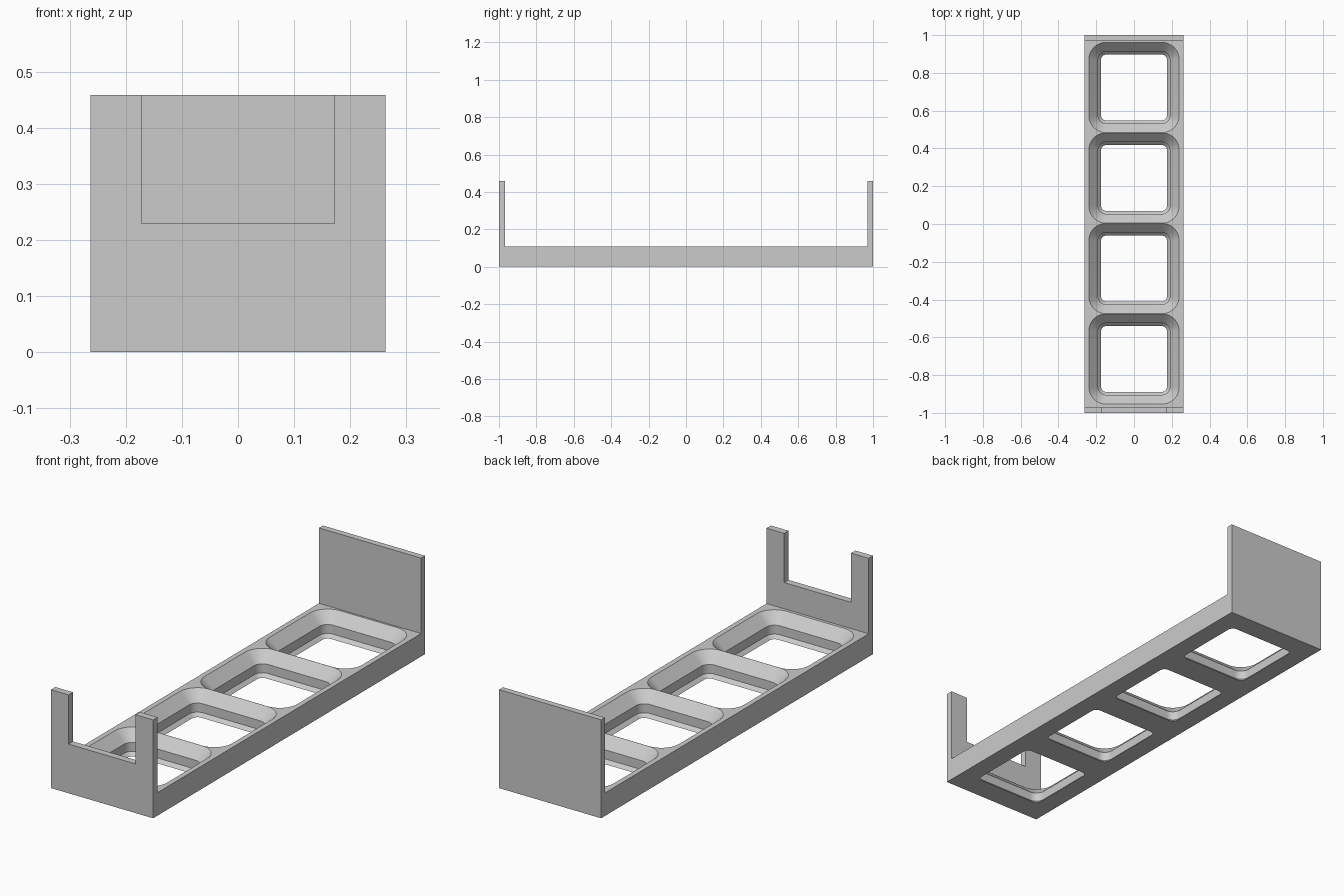
import bpy, bmesh, math

cube = bpy.data.objects.get("Cube")
if cube:
    bpy.data.objects.remove(cube, do_unlink=True)

HALF_W, FLOOR, TOP = 0.263, 0.107, 0.458
PITCH, SHIFT = 0.479, 0.004

grey = bpy.data.materials.new("light grey")
grey.use_nodes = True
colour = (0.6, 0.6, 0.6, 1)
grey.diffuse_color = colour
grey.node_tree.nodes["Principled BSDF"].inputs["Base Color"].default_value = colour


def finish(bm, name):
    bmesh.ops.recalc_face_normals(bm, faces=bm.faces)
    mesh = bpy.data.meshes.new(name)
    bm.to_mesh(mesh)
    bm.free()
    mesh.materials.append(grey)
    obj = bpy.data.objects.new(name, mesh)
    bpy.context.collection.objects.link(obj)
    return obj


def loft(bm, rings):
    """Skin a stack of equal point rings and cap both ends."""
    loops = [[bm.verts.new(p) for p in ring] for ring in rings]
    for a, b in zip(loops, loops[1:]):
        for i in range(len(a)):
            j = (i + 1) % len(a)
            bm.faces.new((a[i], a[j], b[j], b[i]))
    bm.faces.new(loops[0])
    bm.faces.new(loops[-1])


def rounded_square(cy, half, radius, z, steps=10):
    points = []
    for corner, (sx, sy) in enumerate(((1, 1), (-1, 1), (-1, -1), (1, -1))):
        for k in range(steps + 1):
            a = math.pi / 2 * (corner + k / steps)
            points.append((sx * (half - radius) + radius * math.cos(a),
                           cy + sy * (half - radius) + radius * math.sin(a), z))
    return points


# Tray body: side profile with a wall at each end, extruded across the width
profile = [(-1, 0), (1, 0), (1, TOP), (0.971, TOP), (0.971, FLOOR),
           (-0.968, FLOOR), (-0.968, TOP), (-1, TOP)]
bm = bmesh.new()
loft(bm, [[(x, y, z) for y, z in profile] for x in (-HALF_W, HALF_W)])
tray = finish(bm, "tray_body")

# Cutter: four stepped sockets (inset from the rim, height)
steps = [(0, 0.15), (0, FLOOR), (0.049, 0.058), (0.049, 0.016),
         (0.065, 0), (0.065, -0.05)]
bm = bmesh.new()
for i in range(4):
    cy = SHIFT + (i - 1.5) * PITCH
    loft(bm, [rounded_square(cy, PITCH / 2 - 0.0005 - inset, 0.091 - inset, z)
              for inset, z in steps])

# Cutter: notch in the front wall
loft(bm, [[(x, y, z) for x, y in ((-0.172, -1.1), (0.172, -1.1),
                                  (0.172, -0.9), (-0.172, -0.9))]
          for z in (0.229, 0.6)])
cutter = finish(bm, "socket_cutter")
cutter.hide_render = True

# Cut the sockets and notch, then discard the cutter
cut = tray.modifiers.new("sockets", "BOOLEAN")
cut.operation = "DIFFERENCE"
cut.solver = "EXACT"
cut.object = cutter
bpy.ops.object.select_all(action="DESELECT")
tray.select_set(True)
bpy.context.view_layer.objects.active = tray
bpy.ops.object.modifier_apply(modifier=cut.name)
bpy.data.objects.remove(cutter, do_unlink=True)
bpy.ops.object.shade_smooth_by_angle(angle=math.radians(30))
